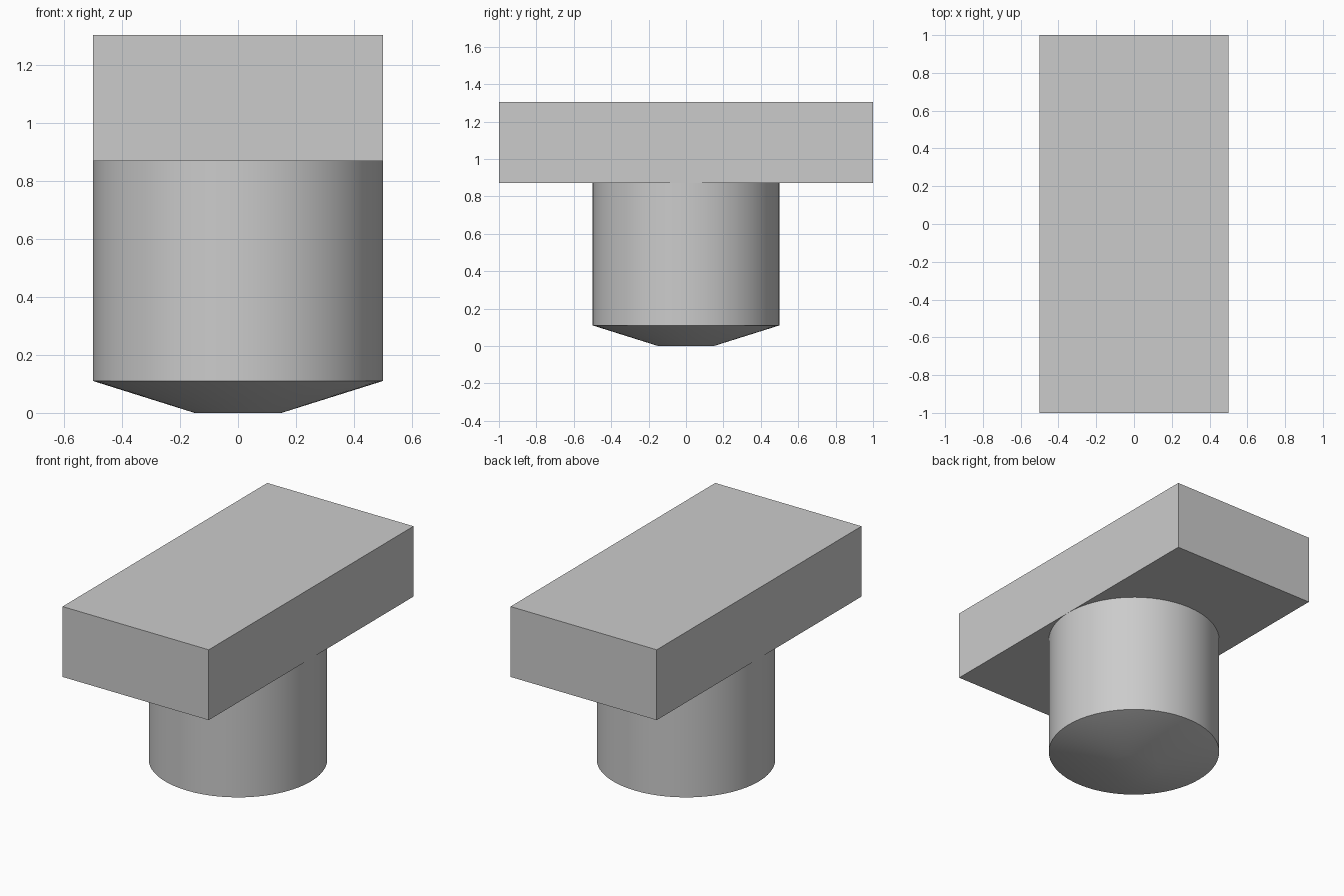
import bpy, bmesh, math

cube = bpy.data.objects.get("Cube")
if cube:
    bpy.data.objects.remove(cube, do_unlink=True)

# Single plain grey
grey = bpy.data.materials.new("light_grey")
grey.use_nodes = True
colour = (0.6, 0.6, 0.6, 1)
grey.diffuse_color = colour
grey.node_tree.nodes["Principled BSDF"].inputs["Base Color"].default_value = colour


def add_object(name, bm):
    bmesh.ops.recalc_face_normals(bm, faces=bm.faces)
    mesh = bpy.data.meshes.new(name)
    bm.to_mesh(mesh)
    bm.free()
    mesh.materials.append(grey)
    obj = bpy.data.objects.new(name, mesh)
    bpy.context.collection.objects.link(obj)
    return obj


# Rectangular head block
bottom, top = 0.87, 1.305
bm = bmesh.new()
bmesh.ops.create_cube(bm, size=1)
bmesh.ops.scale(bm, vec=(1, 2, top - bottom), verts=bm.verts)
bmesh.ops.translate(bm, vec=(0, 0, (top + bottom) / 2), verts=bm.verts)
add_object("head_block", bm)

# Round stem with a shallow tapered tip, spun from a profile
profile = [(0, 0), (0.15, 0), (0.5, 0.11), (0.5, bottom), (0, bottom)]
bm = bmesh.new()
verts = [bm.verts.new((r, 0, z)) for r, z in profile]
edges = [bm.edges.new(pair) for pair in zip(verts, verts[1:])]
bmesh.ops.spin(bm, geom=verts + edges, cent=(0, 0, 0), axis=(0, 0, 1),
               angle=math.tau, steps=64)
bmesh.ops.remove_doubles(bm, verts=bm.verts, dist=0.0001)
stem = add_object("round_stem", bm)

bpy.ops.object.select_all(action="DESELECT")
stem.select_set(True)
bpy.context.view_layer.objects.active = stem
bpy.ops.object.shade_smooth_by_angle(angle=math.radians(30))
